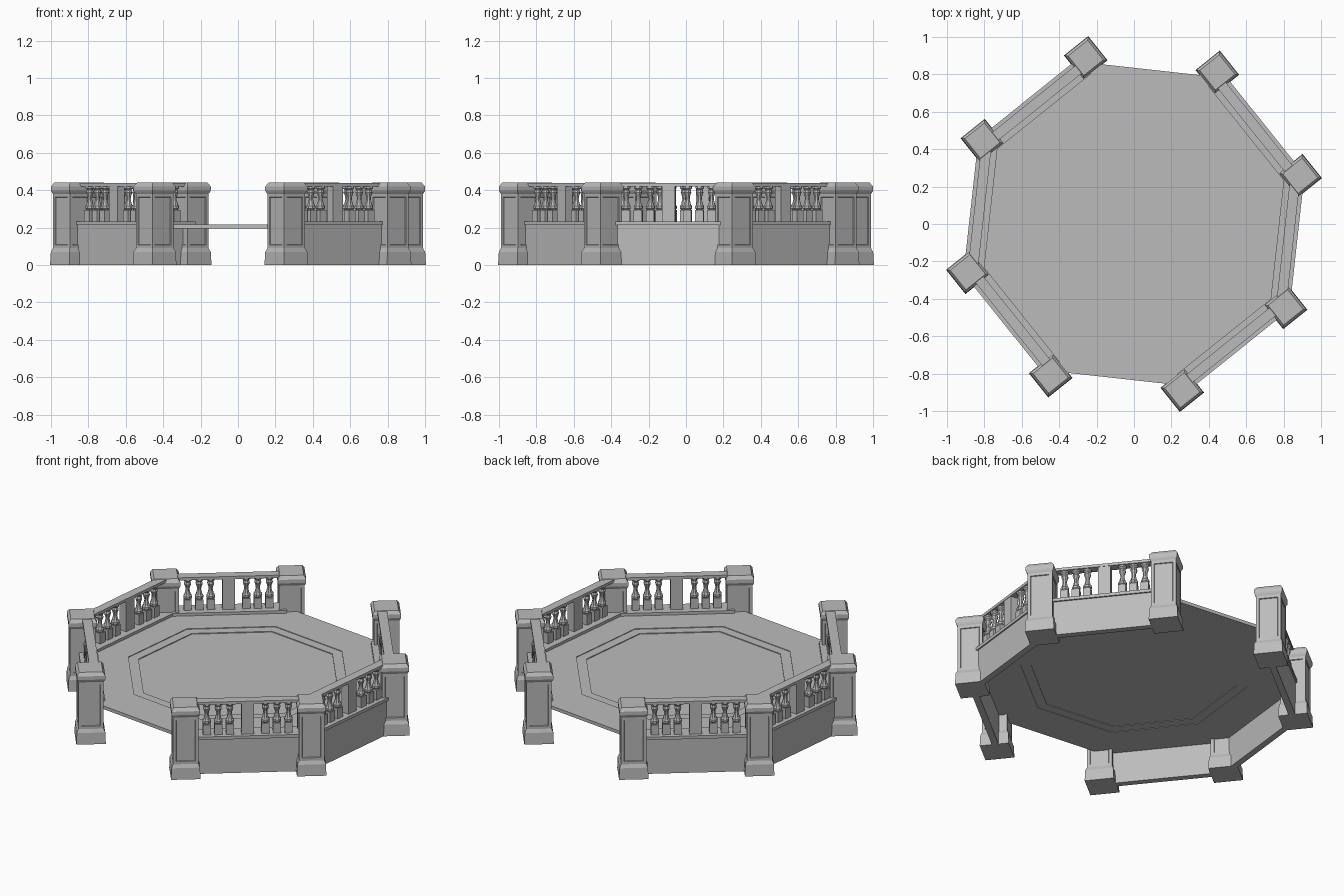
import bpy
import bmesh
from math import cos, sin, tan, pi, radians
from mathutils import Matrix

if "Cube" in bpy.data.objects:
    bpy.data.objects.remove(bpy.data.objects["Cube"], do_unlink=True)

stone = bpy.data.materials.new("grey_stone")
stone.use_nodes = True
COLOUR = (0.5, 0.5, 0.5, 1)
stone.diffuse_color = COLOUR
stone.node_tree.nodes["Principled BSDF"].inputs["Base Color"].default_value = COLOUR

TURN = radians(16.2)      # angle of the first corner
STEP = pi / 4
RADIUS = 0.925            # post centres
FACING = TURN + STEP / 2  # shared post rotation


def loft(bm, profile, sides, start=0.0, closed=False):
    """Stack rings of (radius, z) into a solid; closed joins last to first."""
    rings = [[bm.verts.new((r * cos(start + 2 * pi * i / sides),
                            r * sin(start + 2 * pi * i / sides), z))
              for i in range(sides)] for r, z in profile]
    walls = []
    for low, high in zip(rings, rings[1:]):
        for i in range(sides):
            j = (i + 1) % sides
            walls.append(bm.faces.new((low[i], low[j], high[j], high[i])))
    bm.faces.new(rings[0][::-1])
    bm.faces.new(rings[-1])
    return walls


def finish(bm, name):
    bmesh.ops.recalc_face_normals(bm, faces=bm.faces[:])
    mesh = bpy.data.meshes.new(name)
    bm.to_mesh(mesh)
    bm.free()
    mesh.materials.append(stone)
    return mesh


def place(mesh, name, matrix):
    obj = bpy.data.objects.new(name, mesh)
    obj.matrix_world = matrix
    bpy.context.collection.objects.link(obj)
    return obj


def add_box(bm, x0, x1, length, z0, z1):
    size = Matrix.Diagonal((x1 - x0, length, z1 - z0, 1))
    move = Matrix.Translation(((x0 + x1) / 2, 0, (z0 + z1) / 2))
    bmesh.ops.create_cube(bm, size=1, matrix=move @ size)


def box_mesh(name, *dims):
    bm = bmesh.new()
    add_box(bm, *dims)
    return finish(bm, name)


# Floor slab with a stepped octagonal recess above and below
bm = bmesh.new()
edge = 0.83 / cos(STEP / 2)
loft(bm, [(0.59, 0.201), (0.59, 0.198), (0.65, 0.198), (0.65, 0.195),
          (edge, 0.195), (edge, 0.215), (0.65, 0.215), (0.65, 0.211),
          (0.59, 0.211), (0.59, 0.206)], 8, TURN)
place(finish(bm, "floor"), "floor", Matrix.Identity(4))

# Square post with flared plinth, panelled shaft and bevelled cap
bm = bmesh.new()
widths = [(0.166, 0), (0.16, 0.07), (0.143, 0.09), (0.143, 0.38),
          (0.152, 0.388), (0.16, 0.398), (0.16, 0.42), (0.134, 0.44)]
walls = loft(bm, [(w / 2 ** 0.5, z) for w, z in widths], 4, STEP)
shaft = walls[8:12]
bmesh.ops.recalc_face_normals(bm, faces=bm.faces[:])
bmesh.ops.inset_individual(bm, faces=shaft, thickness=0.025, depth=0)
bmesh.ops.inset_individual(bm, faces=shaft, thickness=0.003, depth=-0.005)
post = finish(bm, "post")
for k in range(8):
    a = TURN + k * STEP
    place(post, "post", Matrix.Translation((RADIUS * cos(a), RADIUS * sin(a), 0))
          @ Matrix.Rotation(FACING, 4, "Z"))

# Turned baluster on a square foot
bm = bmesh.new()
add_box(bm, -0.022, 0.022, 0.044, 0.23, 0.295)
loft(bm, [(0.018, 0.295), (0.025, 0.302), (0.025, 0.315), (0.019, 0.322),
          (0.012, 0.35), (0.013, 0.365), (0.021, 0.388), (0.016, 0.402),
          (0.024, 0.41), (0.024, 0.425)], 8, STEP / 2)
baluster = finish(bm, "baluster")

# Parts of one railed side, facing +x
parts = [box_mesh("wall", 0.83, 0.868, 0.70, 0, 0.217),
         box_mesh("coping", 0.77, 0.877, 0.65, 0.213, 0.232),
         box_mesh("top_rail", 0.803, 0.857, 0.67, 0.42, 0.437),
         box_mesh("middle_block", 0.805, 0.855, 0.07, 0.23, 0.425)]

# Railed sides, leaving the front and back open
for k in (0, 2, 3, 4, 6, 7):
    spin = Matrix.Rotation(FACING + k * STEP, 4, "Z")
    for mesh in parts:
        place(mesh, mesh.name, spin)
    for y in (0.10, 0.165, 0.23):
        for side in (-1, 1):
            place(baluster, "baluster", spin @ Matrix.Translation((0.83, side * y, 0)))
